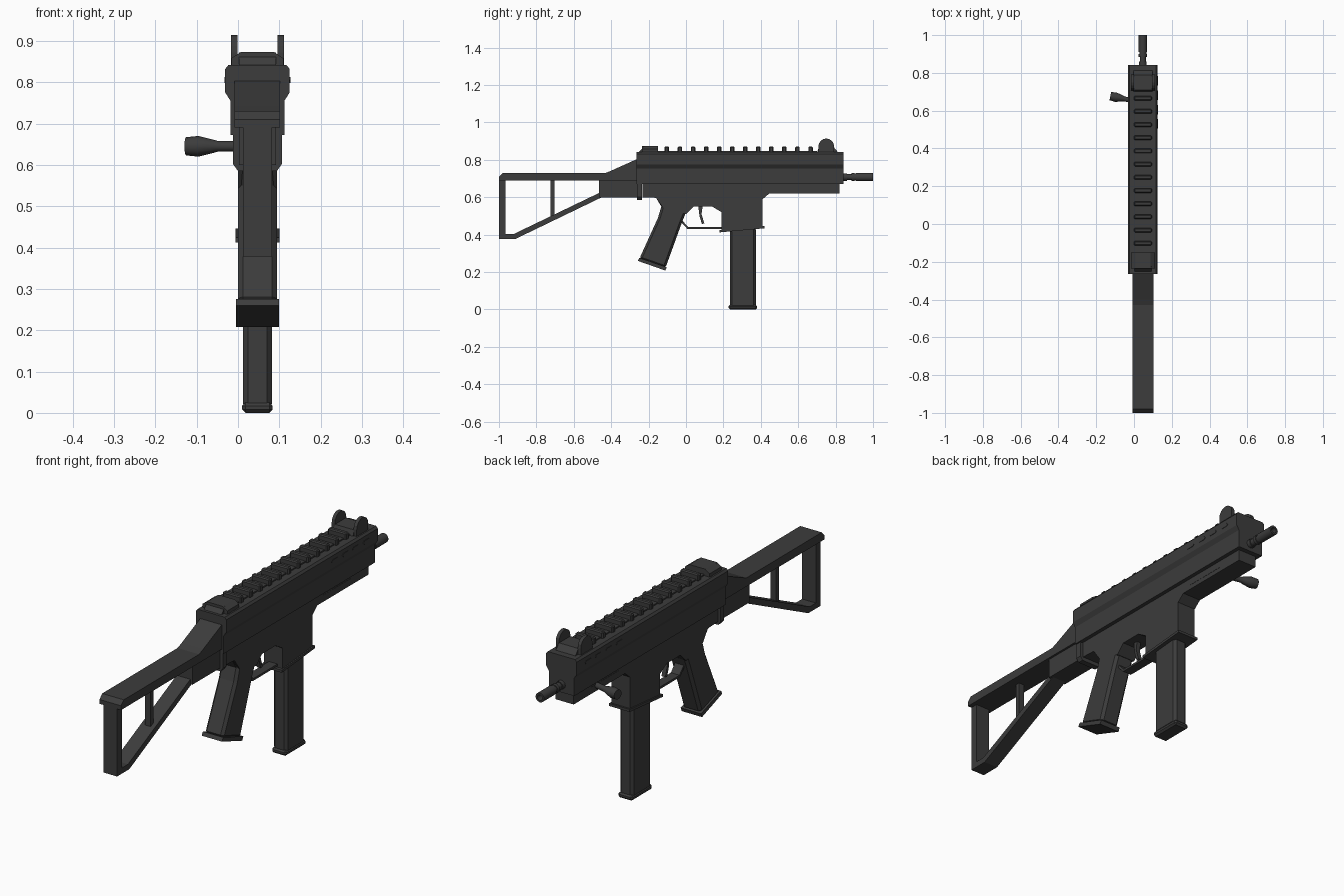
import bpy, bmesh, math
from mathutils import Vector

cube = bpy.data.objects.get("Cube")
if cube:
    bpy.data.objects.remove(cube)

CX = 0.047  # centre plane of the body


def material(name, value):
    m = bpy.data.materials.new(name)
    m.use_nodes = True
    colour = (value, value, value, 1)
    m.diffuse_color = colour
    m.node_tree.nodes["Principled BSDF"].inputs["Base Color"].default_value = colour
    return m


GREY = material("dark grey", 0.045)


def finish(name, bm, bevel=0):
    bmesh.ops.recalc_face_normals(bm, faces=bm.faces)
    mesh = bpy.data.meshes.new(name)
    bm.to_mesh(mesh)
    bm.free()
    mesh.materials.append(GREY)
    ob = bpy.data.objects.new(name, mesh)
    bpy.context.collection.objects.link(ob)
    if bevel:
        mod = ob.modifiers.new("Bevel", "BEVEL")
        mod.width, mod.segments, mod.limit_method = bevel, 1, "ANGLE"
        mod.angle_limit = math.radians(50)
    return ob


def extrude(name, points, step, bevel=0):
    bm = bmesh.new()
    face = bm.faces.new([bm.verts.new(p) for p in points])
    new = bmesh.ops.extrude_face_region(bm, geom=[face])["geom"]
    bmesh.ops.translate(bm, vec=step, verts=[v for v in new if isinstance(v, bmesh.types.BMVert)])
    return finish(name, bm, bevel)


def side(name, yz, half, bevel=0, x=CX):
    """Side outline given as (y, z), extruded across the width."""
    return extrude(name, [(x - half, y, z) for y, z in yz], (2 * half, 0, 0), bevel)


def box(name, y0, y1, z0, z1, half, bevel=0, x=CX):
    return side(name, [(y0, z0), (y1, z0), (y1, z1), (y0, z1)], half, bevel, x)


def section(name, xz, y0, y1):
    """Half cross-section given as (half width, z), mirrored and run along y."""
    pts = [(CX + x, y0, z) for x, z in xz] + [(CX - x, y0, z) for x, z in reversed(xz)]
    return extrude(name, pts, (0, y1 - y0, 0))


def turned(name, start, direction, rings, sides=12):
    """Rings of (distance, radius) turned about an axis."""
    rot = Vector(direction).to_track_quat("Z", "Y")
    bm = bmesh.new()
    loops = []
    for d, r in rings:
        loops.append([bm.verts.new(Vector(start) + rot @ Vector(
            (r * math.cos(a), r * math.sin(a), d)))
            for a in [math.tau * i / sides for i in range(sides)]])
    for a, b in zip(loops, loops[1:]):
        for i in range(sides):
            j = (i + 1) % sides
            bm.faces.new((a[i], a[j], b[j], b[i]))
    bm.faces.new(loops[0])
    bm.faces.new(loops[-1])
    ob = finish(name, bm)
    for p in ob.data.polygons:
        p.use_smooth = len(p.vertices) == 4
    ob.data.set_sharp_from_angle(angle=math.radians(35))
    return ob


# Upper receiver with stepped sides
section("upper_receiver", [(0.065, 0.672), (0.065, 0.755), (0.078, 0.775), (0.078, 0.832),
                           (0.07, 0.842)], -0.264, 0.842)

# Lower receiver with magazine well
side("lower_receiver", [(-0.232, 0.675), (-0.232, 0.6), (-0.16, 0.597), (-0.12, 0.54), (0, 0.51),
                        (0.04, 0.55), (0.14, 0.55), (0.19, 0.52), (0.19, 0.42), (0.41, 0.435),
                        (0.41, 0.59), (0.445, 0.62), (0.82, 0.62), (0.82, 0.675)], 0.047)
side("well_flange", [(0.178, 0.412), (0.42, 0.434), (0.42, 0.446), (0.178, 0.424)], 0.053)
section("rear_latch", [(0.047, 0.585), (0.059, 0.602), (0.059, 0.675)], -0.262, -0.235)

# Magazine
box("magazine", 0.235, 0.373, 0.01, 0.44, 0.035, 0.012)
box("magazine_base", 0.228, 0.38, 0, 0.025, 0.037, 0.008)

# Pistol grip and its base plate
side("grip", [(-0.16, 0.597), (-0.132, 0.55), (-0.15, 0.49), (-0.25, 0.27), (-0.11, 0.222),
              (-0.02, 0.47), (0, 0.52), (0.03, 0.56)], 0.047, 0.012)
side("grip_base", [(-0.258, 0.26), (-0.11, 0.208), (-0.103, 0.226), (-0.249, 0.276)], 0.052)

# Trigger and guard
side("trigger", [(0.065, 0.56), (0.09, 0.56), (0.083, 0.51), (0.098, 0.46), (0.085, 0.457),
                 (0.072, 0.5)], 0.01)
side("trigger_guard", [(-0.03, 0.47), (0.008, 0.43), (0.2, 0.43), (0.2, 0.44), (0.012, 0.44),
                       (-0.022, 0.478)], 0.022)

# Open frame shoulder stock
side("stock_top", [(-1, 0.69), (-0.264, 0.69), (-0.264, 0.803), (-0.4, 0.742), (-0.43, 0.73),
                   (-0.98, 0.73), (-1, 0.71)], 0.055)
box("stock_block", -0.465, -0.25, 0.6, 0.7, 0.045)
box("stock_post", -1, -0.965, 0.38, 0.7, 0.035)
side("stock_diagonal", [(-1, 0.378), (-0.91, 0.378), (-0.45, 0.6), (-0.45, 0.63),
                        (-0.92, 0.404), (-1, 0.404)], 0.035)
box("stock_strut", -0.725, -0.703, 0.48, 0.7, 0.014)

# Top rail with cross teeth
box("rail_bed", -0.15, 0.7, 0.838, 0.848, 0.035)
for i in range(12):
    y = -0.102 + i * 0.0698
    box("rail_tooth", y - 0.012, y + 0.012, 0.838, 0.872, 0.047, 0.005)

# Rear sight block and front sight with two wings
section("rear_sight_base", [(0.063, 0.838), (0.063, 0.858), (0.04, 0.873)], -0.235, -0.15)
side("rear_sight_ramp", [(-0.255, 0.838), (-0.225, 0.838), (-0.225, 0.872)], 0.045)
side("front_sight_base", [(0.7, 0.838), (0.815, 0.838), (0.79, 0.868), (0.71, 0.868)], 0.05)
arc = [(0.75 + 0.042 * math.cos(a), 0.872 + 0.042 * math.sin(a))
       for a in [math.pi * i / 8 for i in range(9)]]
for s in (-1, 1):
    side("sight_wing", [(0.708, 0.838), (0.792, 0.838)] + arc, 0.008, x=CX + s * 0.056)

# Thin vent plates and handle slots on both sides
for s in (-1, 1):
    for i in range(4):
        y = 0.505 + i * 0.076
        side("vent_plate", [(y, 0.805), (y + 0.008, 0.798), (y + 0.042, 0.798), (y + 0.05, 0.805),
                            (y + 0.042, 0.813), (y + 0.008, 0.813)], 0.002, x=CX + s * 0.078)
    box("handle_slot", 0.49, 0.69, 0.64, 0.652, 0.001, x=CX + s * 0.047)

# Barrel with flash hider
turned("barrel", (CX, 0.8, 0.708), (0, 1, 0),
       [(0, 0.02), (0.06, 0.02), (0.06, 0.016), (0.085, 0.016), (0.085, 0.022), (0.1, 0.022),
        (0.1, 0.019), (0.11, 0.019), (0.11, 0.022), (0.2, 0.022), (0.2, 0.013), (0.17, 0.013)])

# Charging handle
turned("charging_handle", (0, 0.652, 0.645), (-1, 0.2, 0),
       [(0, 0.013), (0.05, 0.013), (0.065, 0.017), (0.098, 0.025), (0.128, 0.022)])
